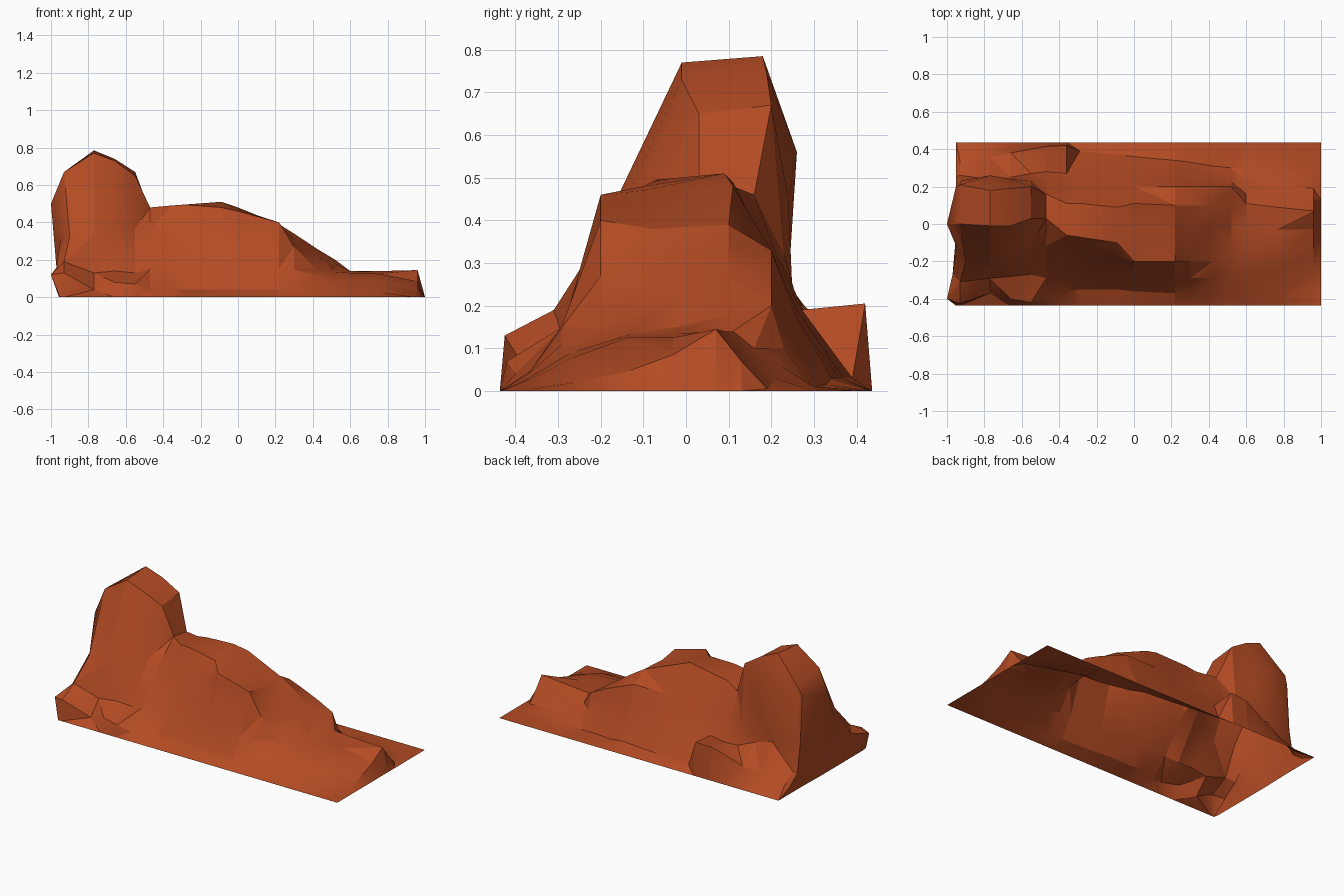
import bpy, bmesh, math

# One flat rust colour for all rock
rock = bpy.data.materials.new("rust_rock")
rock.diffuse_color = (0.45, 0.07, 0.017, 1)

EDGE = 0.4365  # half depth of the footprint

# Cross-sections: x, then (y, z) of front bench, cliff foot, shoulder,
# front crest, back crest, back wall, valley, back bench
# (an optional third number shifts that point along x)
BUTTE = [
    (-1.0, (-.40, .12), (-.27, .16, .03), (-.12, .31, .05), (0, .50), (.20, .57), (.22, .27), (.25, .10), (.33, .04)),
    (-0.93, (-.425, .13), (-.31, .19), (-.20, .33, .03), (0, .67), (.21, .62), (.23, .27), (.26, .11), (.34, .06)),
    (-0.77, (-.37, .04), (-.29, .13), (-.22, .33), (-.01, .77), (.18, .785), (.26, .56), (.24, .25), (.36, .09)),
    (-0.66, (-.40, .08), (-.28, .14), (-.17, .39), (-.01, .73), (.19, .74), (.24, .45), (.25, .22), (.38, .12)),
    (-0.55, (-.42, .07), (-.27, .13), (-.11, .37), (.03, .65), (.20, .67), (.23, .32), (.27, .18), (.40, .17)),
]
SADDLE = (-0.47, (-.40, .04), (-.29, .15), (-.12, .35), (.03, .48), (.16, .46), (.22, .31), (.28, .18), (.415, .20))
RIDGE = [
    (-0.36, (-.36, .05), (-.29, .14), (-.13, .36), (-.06, .49), (.11, .48), (.215, .31), (.27, .19), (.42, .205)),
    (-0.29, (-.35, .04), (-.29, .14), (-.14, .37), (-.07, .495), (.11, .49), (.20, .31), (.265, .20), (.39, .03)),
    (-0.09, (-.35, .04), (-.29, .14), (-.18, .39), (-.10, .48), (.09, .51), (.19, .33), (.255, .20), (.37, .03)),
    (0.00, (-.36, .04), (-.29, .14), (-.20, .46), (-.10, .47), (.11, .48), (.20, .33), (.26, .19), (.36, .03)),
    (0.22, (-.37, .04), (-.29, .155), (-.20, .40), (-.08, .38), (.10, .39), (.20, .33), (.26, .17), (.34, .03)),
]
TAIL = [
    (0.30, (-.37, .04), (-.29, .15), (-.20, .27), (-.04, .31), (.10, .34), (.20, .30), (.25, .15), (.33, .015)),
    (0.42, (-.37, .04), (-.29, .11), (-.20, .15), (-.01, .23), (.10, .26), (.20, .25), (.24, .13), (.31, .01)),
    (0.52, (-.37, .03), (-.27, .09), (-.13, .135), (-.02, .15), (.10, .18), (.20, .20), (.23, .10), (.30, .005)),
    (0.60, (-.37, .03), (-.26, .085), (-.14, .13), (-.02, .135), (.11, .14), (.16, .10), (.22, .06), (.30, .01)),
    (0.76, (-.37, .025), (-.26, .08), (-.14, .125), (-.03, .125), (.09, .14), (.15, .08), (.21, .03), (.30, .005)),
    (0.96, (-.36, .005), (-.26, .02), (-.14, .045), (-.03, .085), (.07, .145), (.13, .07), (.19, .005), (.30, 0)),
]


def flattened(section, x):
    """Ground-level copy of a section, closing the end of the rock."""
    return (x, *[(p[0], 0) for p in section[1:]])


def loft(name, sections):
    """Open-bottomed faceted rock skin through the cross-sections."""
    bm = bmesh.new()
    rows = []
    for x, *pts in sections:
        row = []
        for y, z, *dx in [(-EDGE, 0), *pts, (EDGE, 0)]:
            px = x + sum(dx)
            # the left end is set back at its rear and at its front corner
            if y > .1 or y < -.43:
                px = max(px, -.952)
            row.append(bm.verts.new((px, y, z)))
        rows.append(row)
    for a, b in zip(rows, rows[1:]):
        for i in range(len(a) - 1):
            bm.faces.new((a[i], b[i], b[i + 1], a[i + 1]))
    bmesh.ops.triangulate(bm, faces=bm.faces[:])
    bmesh.ops.dissolve_degenerate(bm, dist=0.001, edges=bm.edges[:])
    mesh = bpy.data.meshes.new(name)
    bm.to_mesh(mesh)
    bm.free()
    mesh.materials.append(rock)
    ob = bpy.data.objects.new(name, mesh)
    bpy.context.collection.objects.link(ob)
    bpy.ops.object.select_all(action='DESELECT')
    ob.select_set(True)
    bpy.context.view_layer.objects.active = ob
    bpy.ops.object.shade_smooth_by_angle(angle=math.radians(25))


# Tall butte on the left, stepped ridge in the middle, low tail on the right
loft("butte", [flattened(BUTTE[0], -0.957), *BUTTE, SADDLE])
loft("ridge", [SADDLE, *RIDGE])
loft("tail", [RIDGE[-1], *TAIL, flattened(TAIL[-1], 1.0)])
